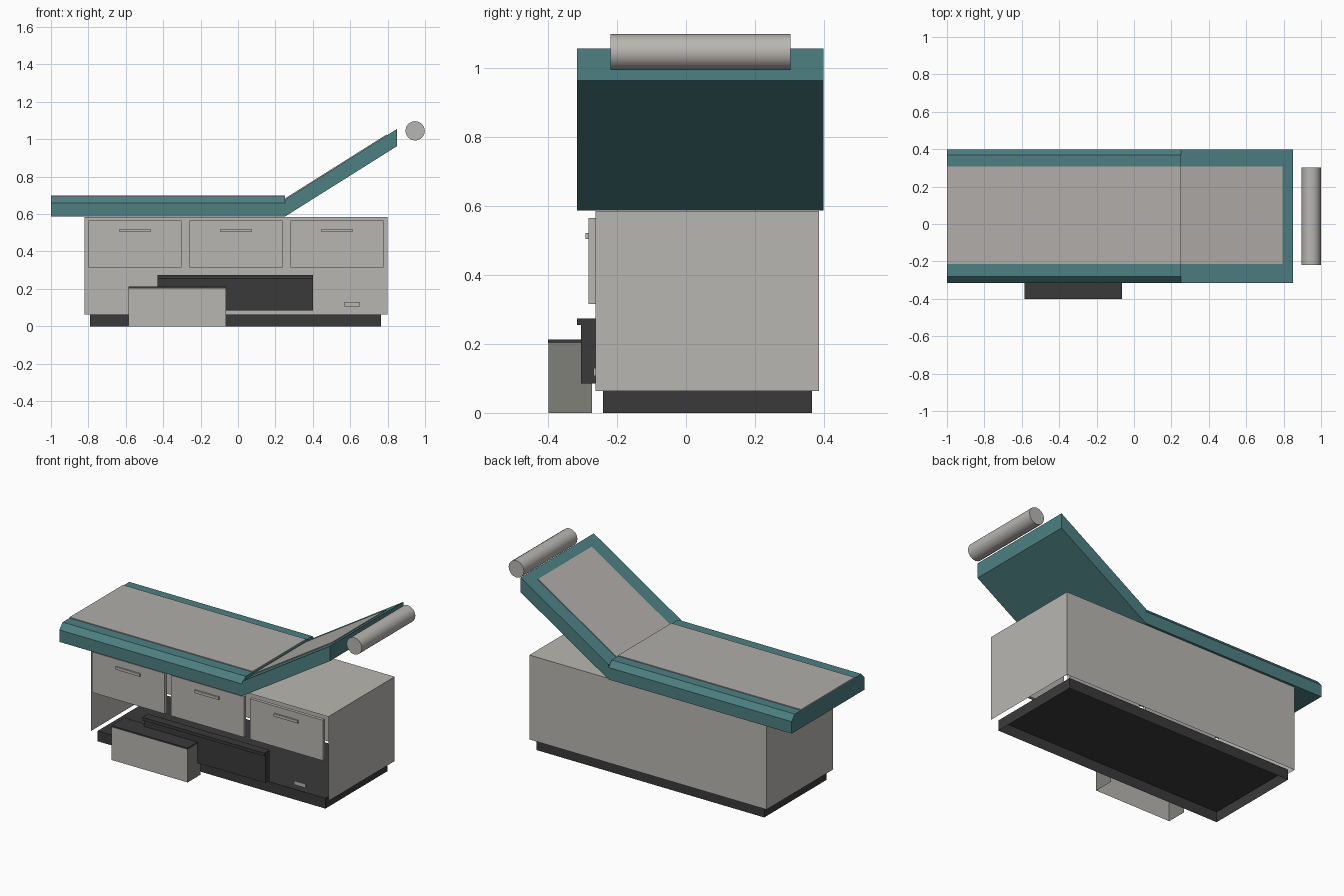
import bpy, bmesh
from mathutils import Vector, Matrix

cube = bpy.data.objects.get("Cube")
if cube:
    bpy.data.objects.remove(cube, do_unlink=True)


def material(name, rgb):
    m = bpy.data.materials.new(name)
    m.use_nodes = True
    m.diffuse_color = (*rgb, 1)
    m.node_tree.nodes["Principled BSDF"].inputs["Base Color"].default_value = (*rgb, 1)
    return m


grey = material("warm grey", (.48, .47, .44))
paper = material("paper grey", (.44, .42, .40))
teal = material("teal vinyl", (.075, .215, .225))
dark = material("charcoal", (.042, .042, .042))
mid = material("mid grey", (.216, .216, .19))


def finish(name, bm, *mats):
    mesh = bpy.data.meshes.new(name)
    bm.to_mesh(mesh)
    bm.free()
    for m in mats:
        mesh.materials.append(m)
    ob = bpy.data.objects.new(name, mesh)
    bpy.context.collection.objects.link(ob)
    return ob


def box(name, x, y, z, *mats, open_sides=(), side_mat=0):
    """Box from three ranges; faces whose normal is in open_sides are left out."""
    bm = bmesh.new()
    bmesh.ops.create_cube(bm, size=1)
    bm.normal_update()
    gone = [f for f in bm.faces if any(f.normal.dot(Vector(d)) > .9 for d in open_sides)]
    bmesh.ops.delete(bm, geom=gone, context='FACES')
    for f in bm.faces:
        if abs(f.normal.x) > .9:
            f.material_index = side_mat
    for v in bm.verts:
        v.co = [(r[0] + r[1]) / 2 + c * (r[1] - r[0]) for c, r in zip(v.co, (x, y, z))]
    return finish(name, bm, *mats)


def prism(name, profile, axis, start, end, mat):
    """Extrude a profile along x (profile is y,z) or along y (profile is x,z)."""
    bm = bmesh.new()
    pts = [(start, a, b) if axis == 'x' else (a, start, b) for a, b in profile]
    face = bm.faces.new([bm.verts.new(p) for p in pts])
    ext = bmesh.ops.extrude_face_region(bm, geom=[face])
    step = Vector((end - start, 0, 0) if axis == 'x' else (0, end - start, 0))
    bmesh.ops.translate(bm, vec=step, verts=[g for g in ext["geom"] if isinstance(g, bmesh.types.BMVert)])
    bmesh.ops.recalc_face_normals(bm, faces=bm.faces)
    return finish(name, bm, mat)


DOWN, FRONT, BACK = (0, 0, -1), (0, -1, 0), (0, 1, 0)

# Cabinet shell and plinth
box("plinth", (-.79, .765), (-.24, .365), (0, .064), dark, open_sides=[DOWN])
box("cabinet", (-.82, .80), (-.262, .385), (.064, .585), grey, open_sides=[DOWN, FRONT])

# Drawer fronts with handles
for side, left, right in (("right", -.80, -.303), ("middle", -.26, .237), ("left", .28, .777)):
    mid_x = (left + right) / 2
    box(side + "_drawer", (left, right), (-.282, -.262), (.315, .565), grey)
    box(side + "_handle", (mid_x - .083, mid_x + .083), (-.291, -.282), (.504, .521), grey)

# Power outlet
box("outlet", (.57, .65), (-.268, -.262), (.107, .13), grey)

# Pull-out footrest housing with lip
box("footrest_drawer", (-.43, .40), (-.304, -.262), (.085, .254), dark)
box("footrest_lip", (-.43, .40), (-.315, -.262), (.254, .273), dark)

# Step
box("step", (-.585, -.065), (-.398, -.272), (0, .203), grey, mid, open_sides=[DOWN, BACK], side_mat=1)
box("step_tread", (-.585, -.065), (-.40, -.272), (.203, .213), dark)

# Seat cushion with chamfered long edges
prism("seat_cushion", [(-.315, .586), (.398, .586), (.398, .66), (.368, .695), (-.282, .695), (-.315, .66)],
      'x', -1, .25, teal)
box("seat_paper", (-1, .25), (-.215, .307), (.695, .70), paper)

# Raised back cushion
prism("back_cushion", [(.25, .586), (.85, .963), (.85, 1.055), (.25, .677)], 'y', -.315, .398, teal)
prism("back_paper", [(.25, .677), (.795, 1.0205), (.795, 1.026), (.25, .683)], 'y', -.215, .307, paper)

# Paper roll behind the head end
bm = bmesh.new()
turn = Matrix.Translation((.947, .042, 1.045)) @ Matrix.Rotation(1.5708, 4, 'X')
bmesh.ops.create_cone(bm, cap_ends=True, segments=16, radius1=.052, radius2=.052, depth=.522, matrix=turn)
roll = finish("paper_roll", bm, grey)
bpy.ops.object.select_all(action='DESELECT')
roll.select_set(True)
bpy.context.view_layer.objects.active = roll
bpy.ops.object.shade_smooth_by_angle()
